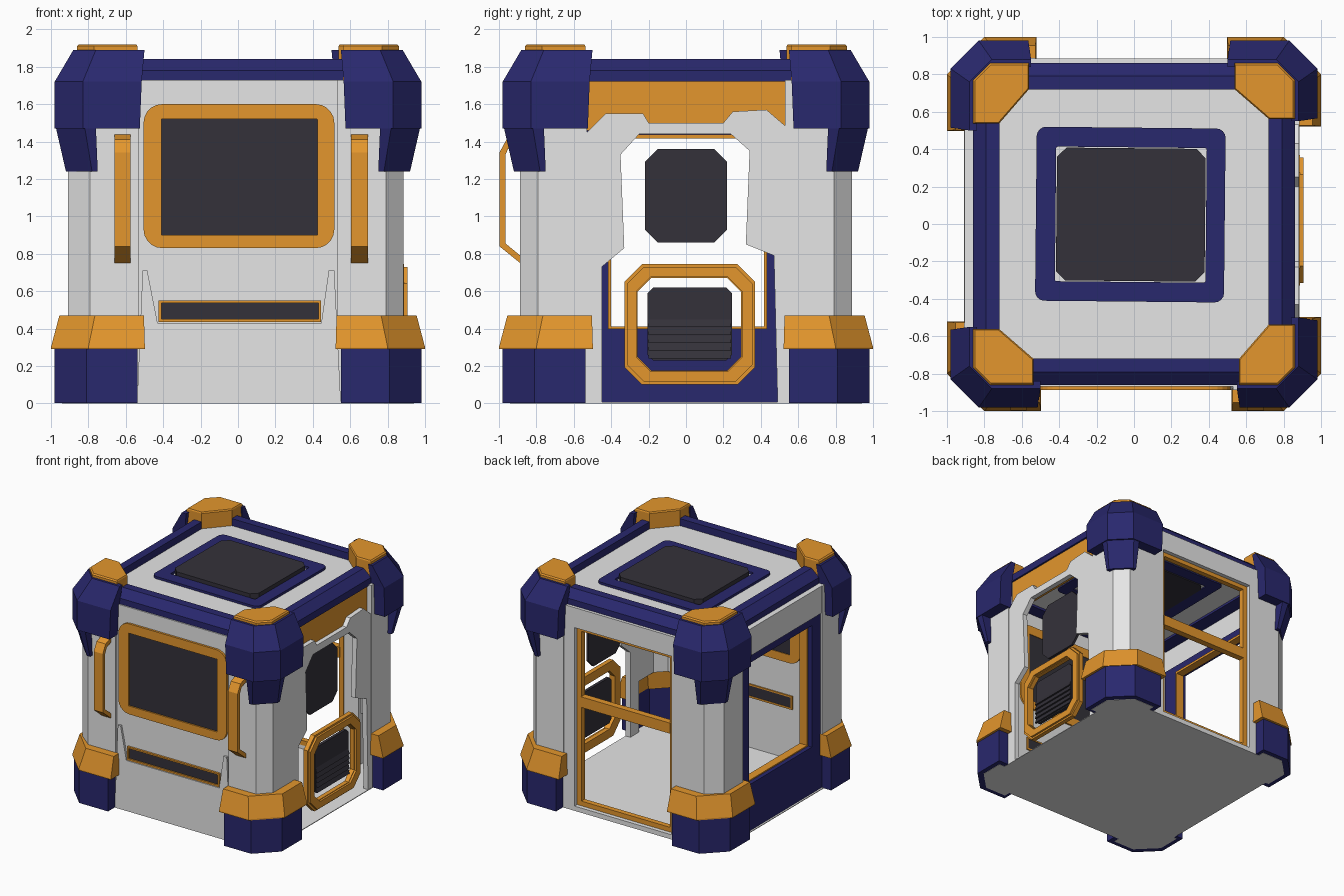
import bpy
import bmesh
from math import cos, sin, pi

cube = bpy.data.objects.get("Cube")
if cube:
    bpy.data.objects.remove(cube, do_unlink=True)


def material(name, rgb):
    m = bpy.data.materials.new(name)
    m.use_nodes = True
    m.diffuse_color = (*rgb, 1)
    m.node_tree.nodes["Principled BSDF"].inputs["Base Color"].default_value = (*rgb, 1)
    return m


GREY = material("light grey", (0.79, 0.79, 0.79))
BLUE = material("navy blue", (0.022, 0.021, 0.155))
ORANGE = material("orange", (0.77, 0.305, 0.026))
DARK = material("charcoal", (0.034, 0.031, 0.042))


def place(axis, u, v, w):
    return {"x": (w, u, v), "y": (u, w, v), "z": (u, v, w)}[axis]


def finish(name, bm, mat):
    bmesh.ops.recalc_face_normals(bm, faces=bm.faces)
    mesh = bpy.data.meshes.new(name)
    bm.to_mesh(mesh)
    bm.free()
    mesh.materials.append(mat)
    obj = bpy.data.objects.new(name, mesh)
    bpy.context.collection.objects.link(obj)
    return obj


def bridge(bm, a, b):
    for i in range(len(a)):
        j = (i + 1) % len(a)
        bm.faces.new((a[i], a[j], b[j], b[i]))


def loft(name, loops, mat):
    """Closed solid through matching loops of 3D points."""
    bm = bmesh.new()
    rows = [[bm.verts.new(p) for p in loop] for loop in loops]
    for a, b in zip(rows, rows[1:]):
        bridge(bm, a, b)
    bm.faces.new(rows[0])
    bm.faces.new(rows[-1])
    return finish(name, bm, mat)


def prism(name, pts, axis, a, b, mat):
    return loft(name, [[place(axis, u, v, w) for u, v in pts] for w in (a, b)], mat)


def ring(name, outer, inner, axis, a, b, mat):
    """Flat frame between two outlines with equal point counts."""
    bm = bmesh.new()
    rows = [[bm.verts.new(place(axis, u, v, w)) for u, v in pts]
            for pts, w in ((outer, a), (outer, b), (inner, b), (inner, a))]
    for k in range(4):
        bridge(bm, rows[k], rows[(k + 1) % 4])
    return finish(name, bm, mat)


def rect(u0, u1, v0, v1):
    return [(u0, v0), (u1, v0), (u1, v1), (u0, v1)]


def cut_rect(u0, u1, v0, v1, c, steps=1):
    """Rectangle with cut corners, rounded when steps is above one."""
    centres = rect(u0 + c, u1 - c, v0 + c, v1 - c)
    return [(u + c * cos(a), v + c * sin(a)) for q, (u, v) in enumerate(centres)
            for a in (pi + (q + s / steps) * pi / 2 for s in range(steps + 1))]


def box(name, x, y, z, mat):
    return prism(name, rect(*x, *y), "z", *z, mat)


def solid_corner(twist, i, c, o, m):
    """Filled corner outline: arm end, chamfer start, outer and inner cut."""
    ix, iy = i - twist, i + twist
    return [(ix, m), (ix, o), (c, o), (o, c), (o, iy), (m, iy)]


def wrap_corner(twist, i, c, o, n):
    """Band around a corner: arm end, chamfer start, outer and inner face."""
    ix, iy = i - twist, i + twist
    k = c - (o - n) * .41
    return [(ix, n), (ix, o), (c, o), (o, c), (o, iy), (n, iy), (n, k), (k, n)]


# Corner posts, feet, collars, upper guards and caps
CORNER_PARTS = [
    ("sole", GREY, solid_corner, 0, [(0, .58, .78, .94, .74), (.004, .58, .78, .94, .74)]),
    ("foot", BLUE, wrap_corner, .007, [(.002, .545, .81, .98, .88), (.3, .545, .81, .98, .88)]),
    ("collar", ORANGE, wrap_corner, .012, [(.29, .51, .8, 1.0, .88), (.3, .51, .8, 1.0, .88),
                                           (.47, .515, .765, .955, .88)]),
    ("guard_leg", BLUE, wrap_corner, 0, [(1.24, .75, .78, .92, .86), (1.48, .76, .82, .975, .86)]),
    ("guard", BLUE, wrap_corner, .025, [(1.47, .55, .83, .98, .86), (1.72, .54, .83, .98, .86),
                                        (1.89, .525, .76, .88, .84)]),
    ("cap", ORANGE, solid_corner, .012, [(1.73, .55, .77, .86, .72), (1.91, .55, .77, .86, .72),
                                         (1.92, .555, .765, .85, .725)]),
]
for sx, xname in ((1, "left"), (-1, "right")):
    for sy, yname in ((1, "back"), (-1, "front")):
        tag = f"{yname}_{xname}_"
        for part, mat, shape, twist, levels in CORNER_PARTS:
            loft(tag + part, [[(sx * x, sy * y, z) for x, y in shape(sx * sy * twist, *dims)]
                              for z, *dims in levels], mat)
        e = .885 if sx > 0 else .91
        post = [(.53, .888), (.79, .888), (e, .79), (e, .53),
                (.84, .53), (.84, .76), (.76, .84), (.53, .84)]
        prism(tag + "post", [(sx * x, sy * y) for x, y in post], "z", .44, 1.73, GREY)

# Floor and roof
prism("floor", cut_rect(-.91, .885, -.885, .885, .1), "z", 0, .006, GREY)
box("roof", (-.8, .8), (-.8, .8), (1.74, 1.78), GREY)
hatch = [ring("roof_hatch_frame", cut_rect(-.525, .485, -.415, .515, .05, 4),
              cut_rect(-.42, .385, -.31, .41, .01, 4), "z", 1.73, 1.8, BLUE),
         prism("roof_hatch_panel", cut_rect(-.415, .38, -.305, .405, .05), "z", 1.725, 1.83, DARK)]
for obj in hatch:
    obj.rotation_euler.z = -.01

# Roof beams on all four sides
beam = [(.86, 1.72), (.86, 1.78), (.79, 1.84), (.72, 1.84), (.72, 1.72)]
for s, xname, yname in ((1, "left", "back"), (-1, "right", "front")):
    pts = [(s * d, z) for d, z in beam]
    prism(yname + "_beam", pts, "x", -.6, .6, BLUE)
    prism(xname + "_beam", pts, "y", -.6, .6, BLUE)

# Front wall with window, letter slot and raised lower plate
box("front_wall", (-.57, .57), (-.87, -.83), (0, 1.73), GREY)
ring("front_window_frame", cut_rect(-.505, .515, .83, 1.6, .1, 5),
     cut_rect(-.41, .425, .9, 1.52, .004, 5), "y", -.888, -.815, ORANGE)
box("front_window_pane", (-.41, .425), (-.876, -.82), (.9, 1.52), DARK)
ring("front_slot_frame", rect(-.425, .445, .435, .55), rect(-.41, .43, .45, .537),
     "y", -.888, -.82, ORANGE)
box("front_slot", (-.41, .43), (-.876, -.823), (.45, .537), DARK)
prism("front_lower_plate", [(-.54, 0), (-.51, .71), (-.485, .71), (-.43, .43),
                            (.445, .43), (.485, .71), (.515, .71), (.55, 0)],
      "y", -.888, -.865, GREY)

# Front handles
grip = [(-.88, 1.44), (-.96, 1.41), (-.998, 1.34), (-.998, .84), (-.88, .745),
        (-.88, .785), (-.965, .855), (-.965, 1.33), (-.945, 1.375), (-.88, 1.4)]
prism("front_right_handle", grip, "x", -.66, -.575, ORANGE)
prism("front_left_handle", grip, "x", .605, .695, ORANGE)

# Left wall: stepped arch, fascia, hanging pane and vent
arch = [(-.57, 0), (-.45, 0), (-.45, .73), (-.33, .83), (-.35, 1.33), (-.25, 1.44),
        (.24, 1.44), (.34, 1.35), (.32, .85), (.47, .79), (.49, 0), (.57, 0),
        (.57, 1.45), (.43, 1.57), (.25, 1.56), (.2, 1.5), (-.2, 1.5), (-.23, 1.55),
        (-.43, 1.55), (-.53, 1.45), (-.57, 1.45)]
prism("left_arch", arch, "x", .84, .883, GREY)
box("left_fascia", (.8, .845), (-.56, .56), (1.46, 1.73), ORANGE)
prism("left_pane", cut_rect(-.22, .22, .86, 1.36, .07), "x", .765, .785, DARK)
ring("left_vent_ring", cut_rect(-.33, .37, .1, .745, .095),
     cut_rect(-.26, .295, .175, .67, .075), "x", .85, .888, ORANGE)
ring("left_vent_ring_lip", cut_rect(-.315, .355, .115, .73, .09),
     cut_rect(-.265, .3, .17, .675, .077), "x", .88, .905, ORANGE)
prism("left_vent_panel", cut_rect(-.205, .245, .23, .62, .03), "x", .845, .87, DARK)
for n in range(5):
    z = .24 + n * .042
    prism(f"left_vent_slat_{n + 1}", [(.865, z), (.885, z), (.87, z + .04), (.865, z + .04)],
          "y", -.2, .24, DARK)

# Right wall: blue opening frame with orange trim and a lintel
ring("right_frame", rect(-.56, .56, .004, 1.5), rect(-.415, .43, .4, 1.435),
     "x", -.895, -.8, BLUE)
ring("right_trim", rect(-.417, .432, .398, 1.437), rect(-.402, .417, .41, 1.417),
     "x", -.86, -.79, ORANGE)
box("right_lintel", (-.905, -.84), (-.53, .53), (1.5, 1.73), GREY)

# Back wall: deep surround with a two-part door frame
ring("back_surround", rect(-.57, .57, .003, 1.73), rect(-.485, .43, .04, 1.56),
     "y", .81, .885, GREY)
ring("back_door_frame", rect(-.485, .43, .04, 1.56), rect(-.445, .39, .08, 1.525),
     "y", .805, .85, ORANGE)
box("back_door_rail", (-.45, .395), (.8, .855), (.88, .97), ORANGE)
